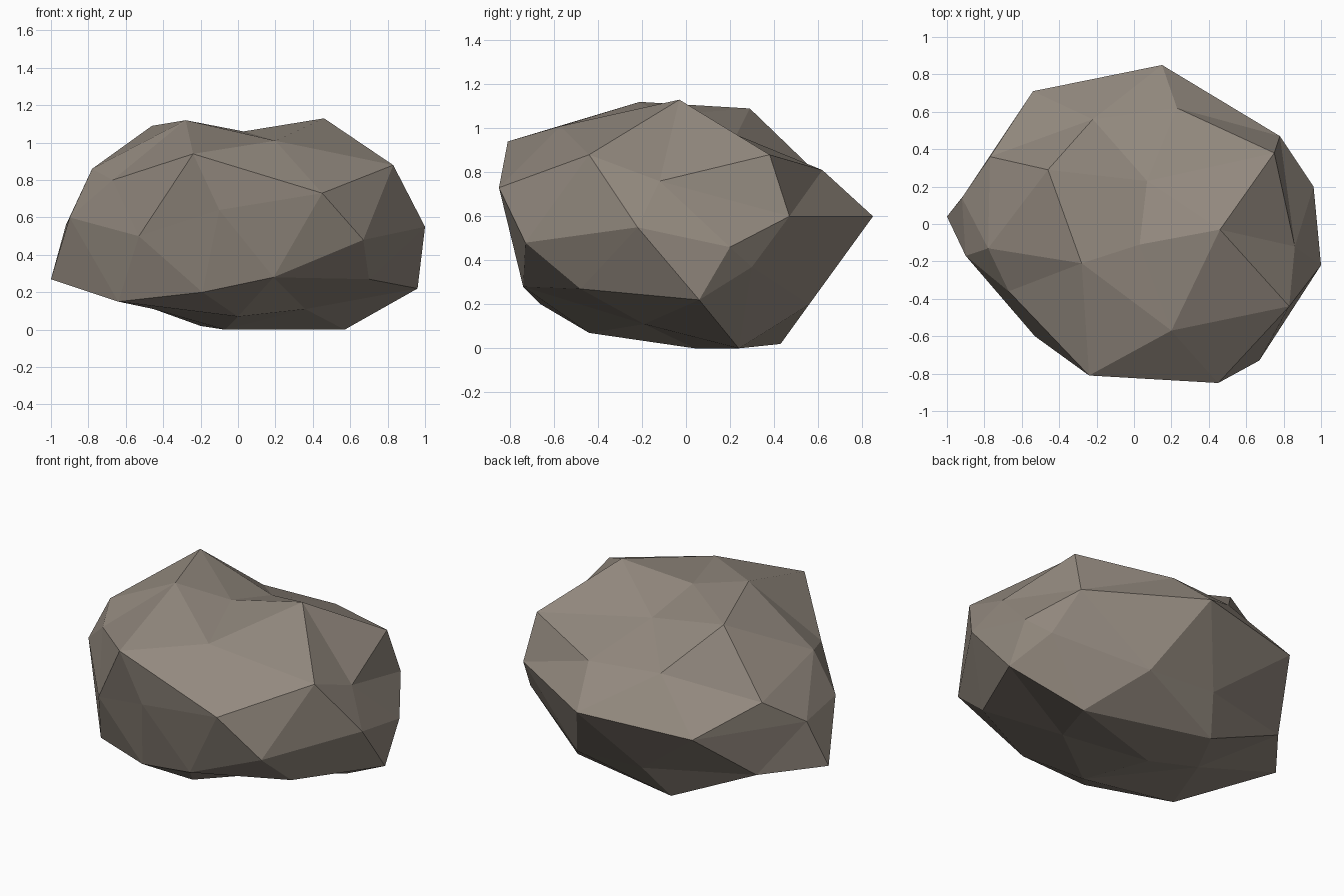
import bpy
import bmesh
from mathutils import Vector

default_cube = bpy.data.objects.get("Cube")
if default_cube:
    bpy.data.objects.remove(default_cube, do_unlink=True)

# Corner points of the boulder in hundredths of a unit, ring by ring
crown = [(46, -3, 113), (20, -57, 101), (-28, -21, 112), (-46, 29, 109),
         (3, -11, 106), (7, 23, 97), (-24, -81, 94)]
shoulder = [(75, 38, 88), (83, -44, 88), (86, -12, 76), (23, 62, 81),
            (-22, 56, 83), (-77, 36, 72), (-78, -13, 86), (-67, -36, 80),
            (45, -85, 73)]
waist = [(15, 85, 60), (78, 47, 60), (96, 20, 46), (100, -22, 55),
         (67, -73, 48), (-10, -79, 64), (-53, -60, 50), (-90, -17, 60),
         (-92, 14, 56), (-54, 71, 56)]
skirt = [(96, 6, 22), (85, 30, 37), (35, 56, 20), (-10, 57, 22),
         (-74, 37, 27), (-100, 4, 27), (-64, -42, 15), (-19, -66, 20),
         (19, -74, 28), (70, -48, 27)]
base = [(0, -44, 7), (36, -19, 11), (57, 24, 0), (-7, 4, 0),
        (-20, 43, 2), (-45, 2, 11)]

# Matte stone colour
stone = bpy.data.materials.new("warm_grey_stone")
stone.use_nodes = True
colour = (0.29, 0.25, 0.21, 1.0)
stone.diffuse_color = colour
shader = next(n for n in stone.node_tree.nodes if n.type == "BSDF_PRINCIPLED")
shader.inputs["Base Color"].default_value = colour
shader.inputs["Roughness"].default_value = 0.9


def faceted_shell(name, points, centre, radii, material):
    """Triangulate points as a ball around the centre, then move every
    corner out to its real place so that dents are kept."""
    bm = bmesh.new()
    targets = {}
    for point in points:
        offset = point - centre
        direction = Vector(o / r for o, r in zip(offset, radii)).normalized()
        targets[bm.verts.new(direction)] = point
    bmesh.ops.convex_hull(bm, input=list(bm.verts))
    for vert in bm.verts:
        vert.co = targets[vert]
    bmesh.ops.triangulate(bm, faces=list(bm.faces))
    bmesh.ops.recalc_face_normals(bm, faces=list(bm.faces))
    mesh = bpy.data.meshes.new(name)
    bm.to_mesh(mesh)
    bm.free()
    mesh.materials.append(material)
    shell = bpy.data.objects.new(name, mesh)
    bpy.context.collection.objects.link(shell)
    return shell


# Boulder with flat facets
corners = [Vector(p) / 100 for p in crown + shoulder + waist + skirt + base]
boulder = faceted_shell("boulder", corners, Vector((0, 0, 0.56)),
                        (1.0, 0.85, 0.57), stone)
for face in boulder.data.polygons:
    face.use_smooth = False
